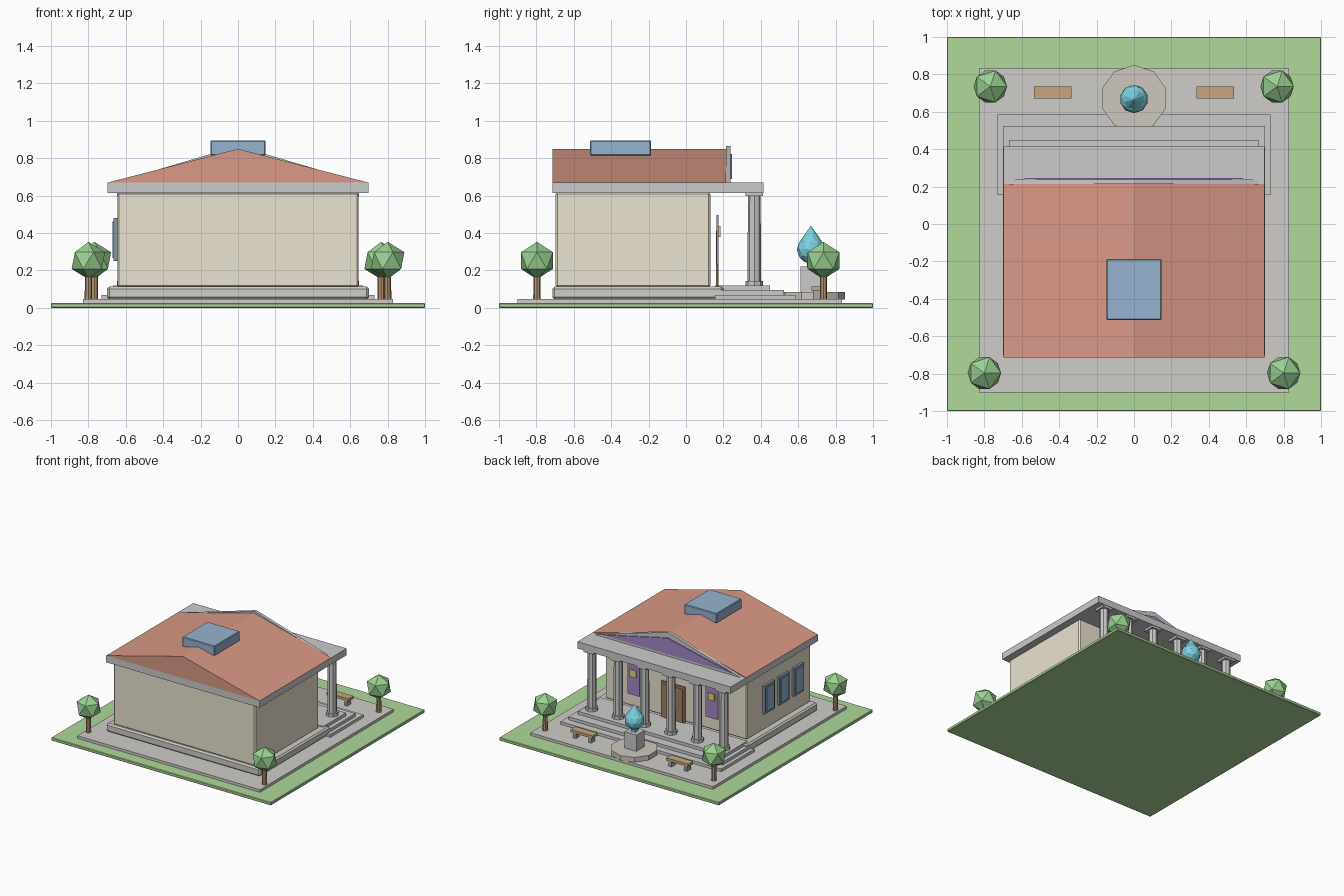
import bpy, bmesh
from mathutils import Matrix

if "Cube" in bpy.data.objects:
    bpy.data.objects.remove(bpy.data.objects["Cube"])


def material(name, rgb):
    m = bpy.data.materials.new(name)
    m.diffuse_color = (*rgb, 1)
    m.use_nodes = True
    m.node_tree.nodes["Principled BSDF"].inputs["Base Color"].default_value = m.diffuse_color
    return m


GRASS = material("grass", (0.44, 0.69, 0.33))
PAVING = material("paving", (0.63, 0.61, 0.58))
BASIN = material("basin_stone", (0.62, 0.58, 0.51))
PLINTH = material("plinth_stone", (0.62, 0.61, 0.56))
MARBLE = material("marble", (0.82, 0.81, 0.79))
WALL = material("wall", (0.83, 0.77, 0.63))
ROOF = material("roof", (0.70, 0.32, 0.24))
BLUE = material("glass", (0.30, 0.45, 0.63))
FRAME = material("window_frame", (0.24, 0.31, 0.38))
PURPLE = material("purple", (0.36, 0.25, 0.58))
GOLD = material("gold", (0.85, 0.65, 0.15))
DOOR = material("door", (0.36, 0.22, 0.13))
WOOD = material("wood", (0.58, 0.39, 0.21))
BARK = material("bark", (0.48, 0.30, 0.17))
LEAF = material("leaf", (0.33, 0.64, 0.29))
WATER = material("water", (0.20, 0.65, 0.75))
LEG = material("bench_leg", (0.38, 0.39, 0.41))


def finish(name, bm, mat, bevel=0):
    mesh = bpy.data.meshes.new(name)
    bm.to_mesh(mesh)
    bm.free()
    mesh.materials.append(mat)
    ob = bpy.data.objects.new(name, mesh)
    bpy.context.collection.objects.link(ob)
    if bevel:
        mod = ob.modifiers.new("bevel", "BEVEL")
        mod.width = bevel
        mod.segments = 1
    return ob


def box(name, x, y, z, mat, bevel=0):
    """Box from (min, max) pairs."""
    bm = bmesh.new()
    size = [b - a for a, b in (x, y, z)]
    mid = [(a + b) / 2 for a, b in (x, y, z)]
    bmesh.ops.create_cube(bm, size=1, matrix=Matrix.Translation(mid) @ Matrix.Diagonal((*size, 1)))
    return finish(name, bm, mat, bevel)


def cone(bm, x, y, z0, z1, r0, r1, sides):
    bmesh.ops.create_cone(bm, cap_ends=True, segments=sides, radius1=r0, radius2=r1, depth=z1 - z0,
                          matrix=Matrix.Translation((x, y, (z0 + z1) / 2)))


def gable(name, half, y0, y1, z0, z1, mat):
    """Triangular prism running along y."""
    bm = bmesh.new()
    f = bm.faces.new([bm.verts.new((x, y0, z)) for x, z in ((-half, z0), (half, z0), (0, z1))])
    ext = bmesh.ops.extrude_face_region(bm, geom=[f])["geom"]
    bmesh.ops.translate(bm, vec=(0, y1 - y0, 0), verts=[v for v in ext if isinstance(v, bmesh.types.BMVert)])
    bmesh.ops.recalc_face_normals(bm, faces=bm.faces)
    return finish(name, bm, mat)


# Ground
box("lawn", (-1, 1), (-1, 1), (0, 0.025), GRASS, 0.004)
box("plaza", (-0.83, 0.83), (-0.9, 0.835), (0.022, 0.047), PAVING)

# Main building
box("plinth", (-0.7, 0.7), (-0.715, 0.2), (0.045, 0.114), PLINTH, 0.012)
box("walls", (-0.645, 0.645), (-0.697, 0.13), (0.11, 0.618), WALL, 0.01)
box("cornice", (-0.697, 0.697), (-0.715, 0.415), (0.615, 0.67), MARBLE)
gable("roof", 0.697, -0.715, 0.215, 0.67, 0.85, ROOF)
gable("pediment", 0.67, 0.213, 0.238, 0.668, 0.866, MARBLE)
gable("pediment_panel", 0.583, 0.236, 0.246, 0.69, 0.822, PURPLE)
box("skylight", (-0.147, 0.147), (-0.513, -0.187), (0.815, 0.895), BLUE, 0.005)

# Entrance steps
for i, (half, y1, z0, z1) in enumerate([(0.73, 0.585, 0.045, 0.07), (0.7, 0.525, 0.068, 0.095),
                                        (0.667, 0.45, 0.093, 0.12)]):
    box(f"step_{i + 1}", (-half, half), (0.155, y1), (z0, z1), MARBLE)

# Porch columns
for i in range(6):
    x = -0.6 + 0.24 * i
    bm = bmesh.new()
    cone(bm, x, 0.365, 0.118, 0.145, 0.048, 0.048, 8)
    cone(bm, x, 0.365, 0.143, 0.602, 0.036, 0.034, 8)
    finish(f"column_{i + 1}", bm, MARBLE)
    box(f"capital_{i + 1}", (x - 0.046, x + 0.046), (0.319, 0.411), (0.598, 0.617), MARBLE)

# Double door
box("door_frame", (-0.108, 0.108), (0.161, 0.169), (0.118, 0.415), DOOR)
for s in (-1, 1):
    box("door_leaf", sorted((s * 0.003, s * 0.09)), (0.165, 0.173), (0.12, 0.395), DOOR)

# Hanging banners with gold emblem squares
for x in (-0.355, 0.355):
    box("banner", (x - 0.055, x + 0.055), (0.163, 0.173), (0.23, 0.497), PURPLE)
    box("banner_emblem", (x - 0.028, x + 0.028), (0.172, 0.184), (0.38, 0.437), GOLD)

# Windows on the left wall
for y in (-0.14, -0.33, -0.52):
    box("window_frame", (-0.665, -0.64), (y - 0.065, y + 0.065), (0.25, 0.48), FRAME)
    box("window_glass", (-0.672, -0.66), (y - 0.05, y + 0.05), (0.268, 0.462), BLUE)

# Fountain: ten-sided basin, pedestal and water drop
bm = bmesh.new()
cone(bm, 0, 0.672, 0.045, 0.086, 0.178, 0.178, 10)
finish("fountain_basin", bm, BASIN)
box("fountain_pedestal", (-0.054, 0.054), (0.613, 0.721), (0.08, 0.22), MARBLE)
bm = bmesh.new()
bmesh.ops.create_icosphere(bm, subdivisions=2, radius=0.076, matrix=Matrix.Translation((0, 0.668, 0.312)))
cone(bm, 0, 0.668, 0.34, 0.44, 0.069, 0, 10)
finish("water_drop", bm, WATER)
box("drop_support", (-0.02, 0.02), (0.648, 0.688), (0.215, 0.25), WATER)

# Benches
for s in (-1, 1):
    x = s * 0.435
    box("bench_seat", (x - 0.1, x + 0.1), (0.67, 0.735), (0.092, 0.114), WOOD)
    for d in (-0.07, 0.07):
        box("bench_leg", (x + d - 0.013, x + d + 0.013), (0.678, 0.727), (0.045, 0.094), LEG)

# Corner trees
for x, y in ((-0.768, 0.735), (0.765, 0.735), (-0.8, -0.797), (0.8, -0.797)):
    bm = bmesh.new()
    cone(bm, x, y, 0.045, 0.19, 0.02, 0.018, 8)
    finish("tree_trunk", bm, BARK)
    bm = bmesh.new()
    bmesh.ops.create_icosphere(bm, subdivisions=1, radius=0.1, matrix=Matrix.Translation((x, y, 0.253)))
    finish("tree_crown", bm, LEAF)
